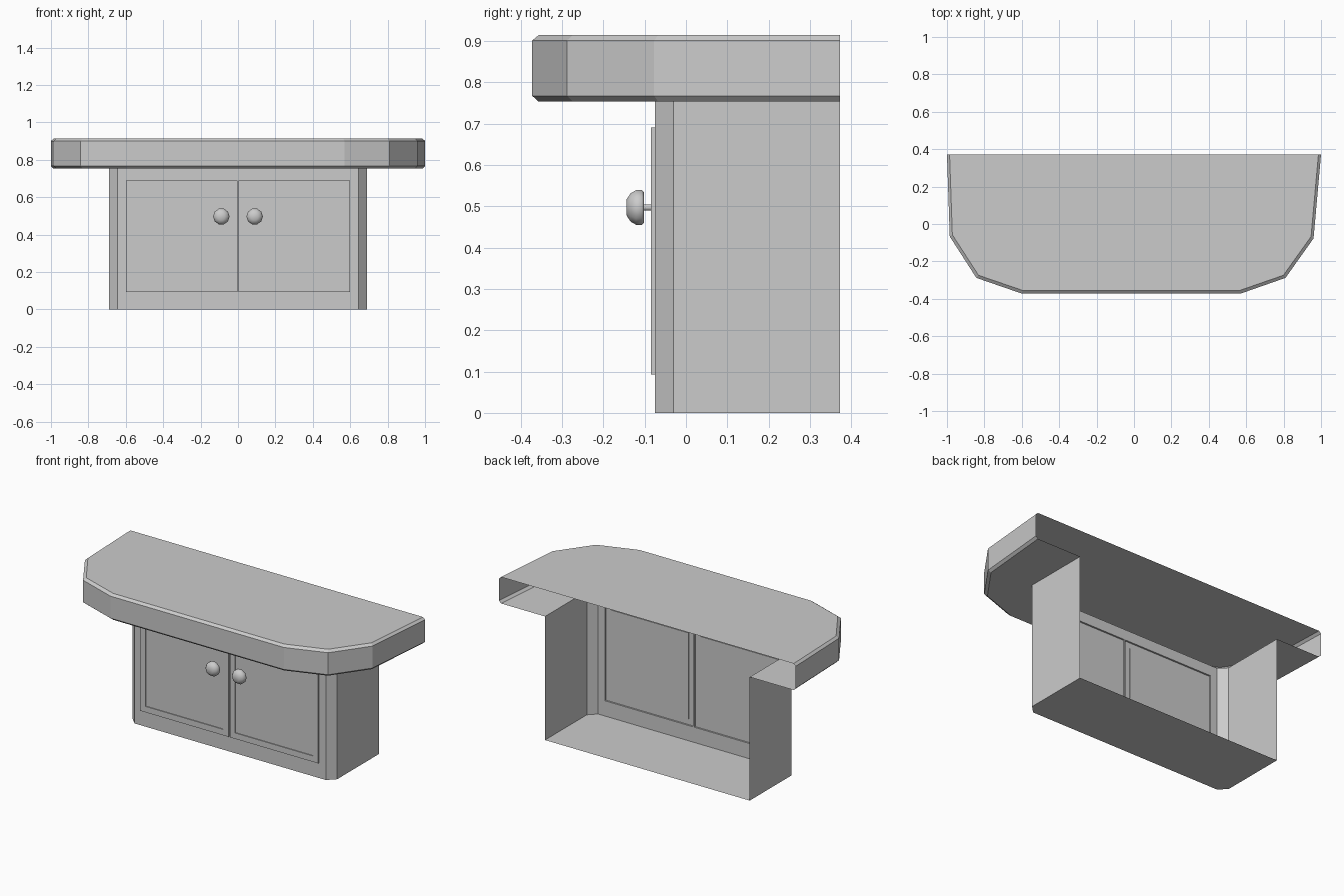
import bpy, bmesh, math
from mathutils import Matrix

if "Cube" in bpy.data.objects:
    bpy.data.objects.remove(bpy.data.objects["Cube"])

BACK = 0.372
Z_LOW, Z_HIGH = 0.753, 0.914      # counter underside and top
FRONT = -0.075                    # cabinet front plane


def finish(name, bm, smooth=False):
    bmesh.ops.remove_doubles(bm, verts=bm.verts, dist=0.0004)
    mesh = bpy.data.meshes.new(name)
    bm.to_mesh(mesh)
    bm.free()
    if smooth:
        mesh.shade_smooth()
    obj = bpy.data.objects.new(name, mesh)
    bpy.context.collection.objects.link(obj)
    return obj


def face(bm, pts):
    return bm.faces.new([bm.verts.new(p) for p in pts])


def level(outline, z):
    return [(x, y, z) for x, y in outline]


def loft(bm, low, high, closed=False):
    n = len(low)
    for i in range(n if closed else n - 1):
        j = (i + 1) % n
        face(bm, [low[i], low[j], high[j], high[i]])


# Plan outlines, running from back left round the front to back right
top_plan = [(-1.0, BACK), (-0.985, -0.067), (-0.843, -0.288), (-0.6, -BACK),
            (0.57, -BACK), (0.81, -0.288), (0.96, -0.077), (1.0, BACK)]
top_inset = [(x * 0.986, BACK + (y - BACK) * 0.979) for x, y in top_plan]
base_plan = [(-0.69, BACK), (-0.69, -0.03), (-0.645, FRONT),
             (0.645, FRONT), (0.69, -0.03), (0.69, BACK)]

# Countertop: bevelled shell, open at the back and over the cabinet
bm = bmesh.new()
rings = [level(top_inset, Z_LOW), level(top_plan, 0.767),
         level(top_plan, 0.901), level(top_inset, Z_HIGH)]
for low, high in zip(rings, rings[1:]):
    loft(bm, low, high)
face(bm, rings[-1])
face(bm, level(base_plan, Z_LOW) + rings[0][::-1])
finish("countertop", bm)

# Cabinet: floor and side walls, open at the back
bm = bmesh.new()
low, high = level(base_plan, 0), level(base_plan, Z_LOW)
face(bm, low[::-1])
loft(bm, low[:3], high[:3])
loft(bm, low[3:], high[3:])


def rect(x0, x1, z0, z1, y):
    return [(x0, y, z0), (x1, y, z0), (x1, y, z1), (x0, y, z1)]


# Front surround with two door openings
xs = [-0.645, -0.6, -0.004, 0.004, 0.6, 0.645]
zs = [0, 0.093, 0.69, Z_LOW]
for i in range(5):
    for k in range(3):
        if not (k == 1 and i in (1, 3)):
            face(bm, rect(xs[i], xs[i + 1], zs[k], zs[k + 1], FRONT))
bmesh.ops.remove_doubles(bm, verts=bm.verts, dist=0.0004)
bmesh.ops.dissolve_limit(bm, angle_limit=0.01, verts=bm.verts, edges=bm.edges)
finish("cabinet", bm)

# Doors with a shallow inset panel, and round knobs
for side, label in ((-1, "left"), (1, "right")):
    x0, x1 = (-0.6, -0.004) if side < 0 else (0.004, 0.6)
    bm = bmesh.new()
    steps = [(0, FRONT), (0, -0.085), (0.036, -0.085), (0.036, -0.080)]
    rings = [rect(x0 + d, x1 - d, zs[1] + d, zs[2] - d, y) for d, y in steps]
    for a, b in zip(rings, rings[1:]):
        loft(bm, a, b, closed=True)
    face(bm, rings[-1])
    finish(label + "_door", bm)

    # Knob: revolved (radius, y) profile with stem
    profile = [(0.008, -0.080), (0.008, -0.102), (0.039, -0.102), (0.044, -0.107),
               (0.044, -0.121), (0.036, -0.134), (0.02, -0.144)]
    bm = bmesh.new()
    sides = 10
    rings = [[(r * math.cos(2 * math.pi * i / sides), y,
               r * math.sin(2 * math.pi * i / sides)) for i in range(sides)]
             for r, y in profile]
    for a, b in zip(rings, rings[1:]):
        loft(bm, a, b, closed=True)
    face(bm, rings[-1])
    bmesh.ops.transform(bm, matrix=Matrix.Translation((side * 0.089, 0, 0.497)),
                        verts=bm.verts)
    knob = finish(label + "_knob", bm)
    bpy.ops.object.select_all(action='DESELECT')
    knob.select_set(True)
    bpy.context.view_layer.objects.active = knob
    bpy.ops.object.shade_smooth_by_angle(angle=math.radians(50))
